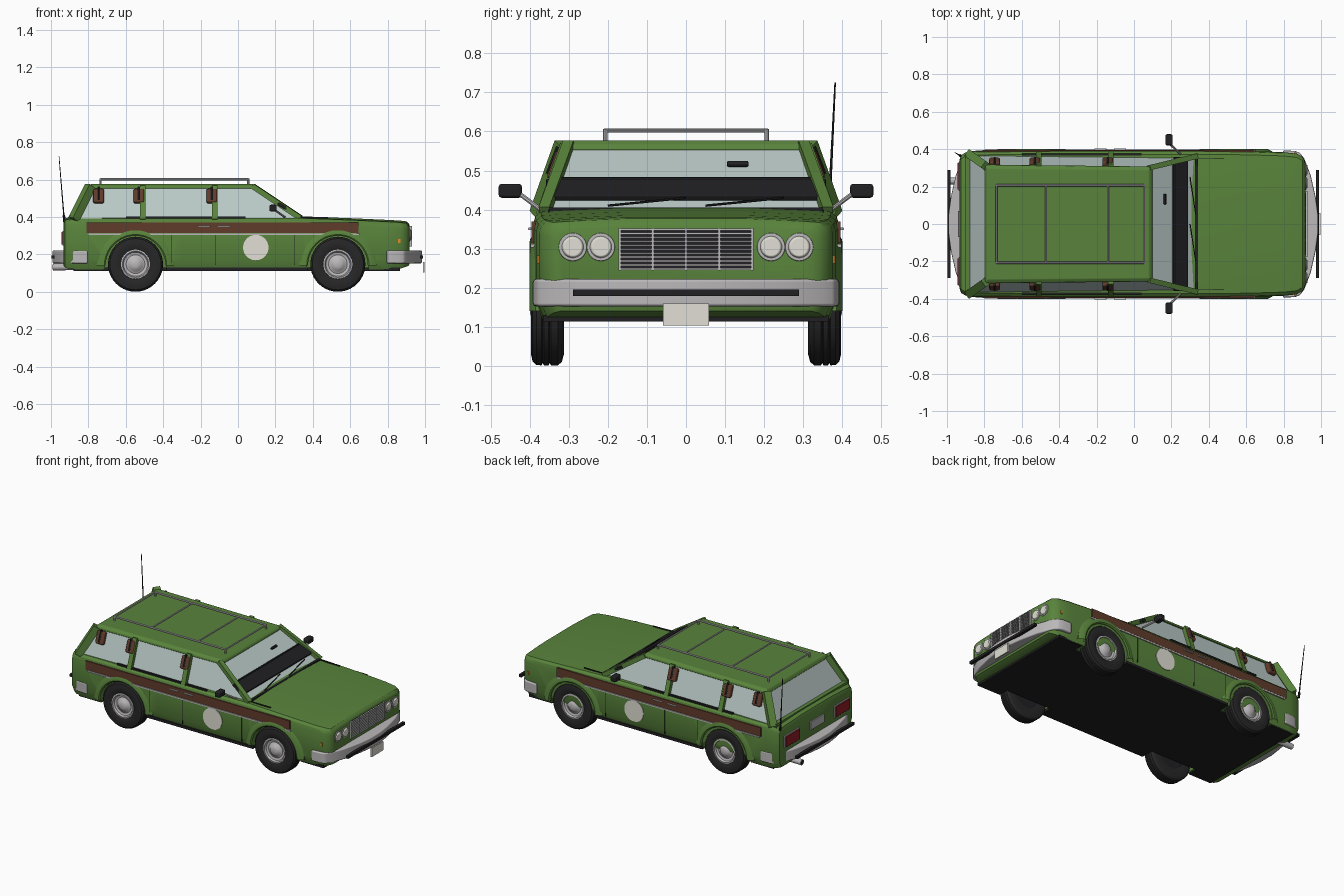
import bpy, bmesh
from math import radians, pi, tau
from mathutils import Vector, Matrix

if "Cube" in bpy.data.objects:
    bpy.data.objects.remove(bpy.data.objects["Cube"])

def colour(name, r, g, b):
    m = bpy.data.materials.new(name)
    m.diffuse_color = (r, g, b, 1)
    m.use_nodes = True
    m.node_tree.nodes["Principled BSDF"].inputs["Base Color"].default_value = m.diffuse_color
    return m

GREEN = colour("green_paint", .1, .23, .045)
WOOD = colour("wood_brown", .12, .045, .025)
GLASS = colour("pale_glass", .5, .6, .58)
DARK = colour("dark_trim", .015, .015, .017)
TYRE = colour("tyre_rubber", .02, .02, .02)
CHROME = colour("chrome", .5, .48, .49)
WHITE = colour("off_white", .75, .74, .66)
RED = colour("red_lens", .28, .012, .02)
ORANGE = colour("orange_lens", .8, .25, .02)

# ---------- helpers ----------
def add(name, bm, mat, bev=0):
    bmesh.ops.recalc_face_normals(bm, faces=bm.faces)
    me = bpy.data.meshes.new(name)
    bm.to_mesh(me)
    bm.free()
    me.shade_smooth()
    me.set_sharp_from_angle(angle=radians(32))
    me.materials.append(mat)
    ob = bpy.data.objects.new(name, me)
    bpy.context.collection.objects.link(ob)
    if bev:
        m = ob.modifiers.new("bevel", 'BEVEL')
        m.width, m.segments, m.harden_normals = bev, 2, True
    return ob

def box(name, lo, hi, mat, bev=0, rot=None):
    lo, hi = Vector(lo), Vector(hi)
    bm = bmesh.new()
    bmesh.ops.create_cube(bm, size=1)
    for v in bm.verts:
        v.co = Vector(a * b for a, b in zip(v.co, hi - lo))
    ob = add(name, bm, mat, bev)
    ob.location = (lo + hi) / 2
    if rot:
        ob.rotation_euler = rot
    return ob

def rod(name, a, b, r, mat, segs=8, r2=None, bev=0):
    a, b = Vector(a), Vector(b)
    bm = bmesh.new()
    bmesh.ops.create_cone(bm, cap_ends=True, segments=segs, radius1=r,
                          radius2=r if r2 is None else r2, depth=(b - a).length)
    if segs == 4:
        bm.transform(Matrix.Rotation(pi / 4, 4, 'Z'))
    q = (b - a).to_track_quat('Z', 'Y').to_matrix().to_4x4()
    bm.transform(Matrix.Translation((a + b) / 2) @ q)
    return add(name, bm, mat, bev)

def loft(name, rings, mat, bev=0):
    bm = bmesh.new()
    rows = [[bm.verts.new(p) for p in ring] for ring in rings]
    n = len(rows[0])
    for a, b in zip(rows, rows[1:]):
        for i in range(n):
            bm.faces.new((a[i], a[(i + 1) % n], b[(i + 1) % n], b[i]))
    bm.faces.new(rows[0])
    bm.faces.new(rows[-1])
    return add(name, bm, mat, bev)

def lathe(name, prof, x, z, s, mat, angle=tau, closed=False):
    """Turn (radius, y) points about a wheel axle."""
    bm = bmesh.new()
    vs = [bm.verts.new((r, y * s, 0)) for r, y in prof]
    es = [bm.edges.new(p) for p in zip(vs, vs[1:])]
    if closed:
        es.append(bm.edges.new((vs[-1], vs[0])))
    bmesh.ops.spin(bm, geom=vs + es, cent=(0, 0, 0), axis=(0, -1, 0),
                   angle=angle, steps=int(40 * angle / tau))
    bmesh.ops.remove_doubles(bm, verts=bm.verts, dist=1e-5)
    bm.transform(Matrix.Translation((x, 0, z)))
    return add(name, bm, mat)

# ---------- lower body: sections along x (x, half width, top, bottom) ----------
def section(x, w, t, b):
    half = [(w - .02, b), (w, .17), (w, t - .035), (w - .006, t - .015),
            (w - .02, t - .003), (w - .06, t), (w * .4, t + .007)]
    return [(x, y, z) for y, z in half] + [(x, -y, z) for y, z in reversed(half)]

body = loft("body", [section(*s) for s in (
    (-.932, .345, .37, .14), (-.925, .368, .385, .13), (-.9, .383, .394, .122),
    (-.84, .39, .396, .12), (-.3, .392, .397, .12), (.34, .392, .397, .12),
    (.6, .39, .387, .12), (.8, .384, .378, .12), (.87, .376, .374, .125),
    (.9, .36, .37, .135), (.912, .342, .36, .14), (.917, .325, .35, .15))], GREEN)

# wheel wells cut out of the body
WHEELS = [(x, s) for x in (-.548, .534) for s in (-1, 1)]
cutters = []
for x, s in WHEELS:
    c = rod("well_cutter", (x, s * .29, .15), (x, s * .5, .15), .165, GREEN, 40)
    c.hide_render = True
    m = body.modifiers.new("well", 'BOOLEAN')
    m.object, m.operation, m.solver = c, 'DIFFERENCE', 'EXACT'
    cutters.append(c)
dg = bpy.context.evaluated_depsgraph_get()
cut = bpy.data.meshes.new_from_object(body.evaluated_get(dg))
body.modifiers.clear()
body.data = cut
cut.set_sharp_from_angle(angle=radians(32))
for c in cutters:
    bpy.data.objects.remove(c)

# ---------- wheels and arches ----------
tyre = [(.078, .318), (.12, .313), (.138, .318), (.147, .328), (.147, .346), (.141, .349),
        (.147, .352), (.147, .364), (.141, .367), (.147, .37), (.146, .383),
        (.137, .393), (.118, .397), (.095, .396), (.078, .39)]
rim = [(.08, .384), (.078, .393), (.07, .395), (.064, .384), (.05, .38),
       (.038, .385), (.03, .394), (.015, .399), (0, .4)]
for x, s in WHEELS:
    lathe("tyre", tyre, x, .148, s, TYRE, closed=True)
    lathe("wheel_rim", rim, x, .148, s, CHROME)
    rod("wheel_inner", (x, s * .32, .148), (x, s * .33, .148), .085, DARK, 24)
    lathe("arch_flare", [(.16, .35), (.16, .396), (.167, .401), (.182, .4), (.208, .386), (.208, .37)],
          x, .14, s, GREEN, pi, True)

# ---------- underside ----------
for x0, x1, w in ((-.88, -.72, .365), (-.72, .7, .3), (-.385, .375, .383), (.7, .865, .365)):
    box("floor_pan", (x0, -w, .113), (x1, w, .13), DARK)

# ---------- greenhouse ----------
def rect(x0, x1, w0, w1, z):
    return [(x0, -w0, z), (x1, -w1, z), (x1, w1, z), (x0, w0, z)]

loft("window_glass", [rect(-.885, .335, .368, .355, .385), rect(-.79, .08, .305, .295, .565)], GLASS)
loft("roof", [rect(-.8, .1, .318, .308, .552), rect(-.795, .095, .316, .306, .566),
              rect(-.785, .08, .297, .29, .577)], GREEN, .004)
rod("rear_sill", (-.89, -.37, .395), (-.89, .37, .395), .018, GREEN, 4)
rod("windscreen_sill", (.335, -.35, .398), (.335, .35, .398), .011, DARK, 4)
for s in (-1, 1):
    rod("windscreen_pillar", (.335, s * .362, .395), (.08, s * .3, .565), .02, GREEN, 4)
    rod("rear_pillar", (-.88, s * .372, .385), (-.79, s * .308, .565), .031, GREEN, 4)
    for x in (-.125, -.51):
        rod("door_pillar", (x, s * .37, .385), (x, s * .308, .565), .021, GREEN, 4)
    box("window_belt", (-.6, s * .372 - .006, .392), (.04, s * .372 + .006, .402), DARK)
    # brown pouches hung on the pillars
    for x in (-.745, -.53, -.14):
        box("pouch", (x - .029, s * .33 - .016, .472), (x + .029, s * .33 + .016, .552),
            WOOD, .01, (s * .34, 0, 0))
        rod("pouch_strap", (x, s * .352, .49), (x, s * .325, .56), .008, DARK, 6)

# windscreen strip, inner mirror, wipers
rod("windscreen_strip_edge", (.212, -.34, .478), (.212, .34, .478), .006, DARK)
box("windscreen_strip", (.207, -.358, .443), (.293, .358, .459), DARK, .003, (0, radians(31), 0))
m = rod("view_mirror", (.165, .105, .517), (.165, .16, .517), .008, DARK, 12, bev=.004)
for y in (-.2, .05):
    rod("wiper", (.33, y, .41), (.3, y + .2, .43), .003, DARK, 6)

# ---------- roof rack ----------
X0, X1, W, Z = -.735, .055, .207, .602
for s in (-1, 1):
    rod("rack_rail", (X0, s * W, Z), (X1, s * W, Z), .006, CHROME)
    for x in (X0, X1):
        rod("rack_post", (x, s * W, .57), (x, s * W, Z + .004), .006, CHROME)
for x in (X0, -.47, -.14, X1):
    rod("rack_bar", (x, -W, Z), (x, W, Z), .005, CHROME)

# ---------- bumpers ----------
edge = [(.795, .393), (.86, .391), (.888, .38), (.91, .35), (.945, .26), (.972, .14), (.984, .05)]
for k, off in ((1, 0), (-1, .008)):
    plan = edge + [(x, -y) for x, y in reversed(edge)]
    rings = [[(k * (x + off), y, z) for x, y in plan] for z in (.152, .222)]
    loft("bumper", rings, CHROME, .008)
    xs = sorted((k * (.972 + off), k * (.99 + off)))
    box("bumper_rubber", (xs[0], -.29, .178), (xs[1], .29, .195), DARK)

# ---------- front face ----------
box("grille_back", (.9, -.17, .245), (.92, .17, .352), DARK)
for i in range(11):
    z = .248 + i * .0101
    box("grille_slat", (.915, -.17, z - .0022), (.927, .17, z + .0022), CHROME)
for y in (-.17, -.085, 0, .085, .17):
    box("grille_divider", (.915, y - .003, .244), (.929, y + .003, .353), CHROME)
for y in (-.29, -.218, .218, .29):
    rod("headlight_ring", (.885, y, .304), (.921, y, .304), .036, CHROME, 28, bev=.003)
    rod("headlight_lens", (.915, y, .304), (.928, y, .304), .031, WHITE, 28, .024, .003)
box("front_plate", (.988, -.059, .103), (.996, .059, .16), WHITE)

# ---------- rear face ----------
for s in (-1, 1):
    box("tail_light_frame", (-.938, s * .255 - .078, .248), (-.92, s * .255 + .078, .326), CHROME, .003)
    box("tail_light", (-.944, s * .255 - .071, .254), (-.93, s * .255 + .071, .32), RED, .003)
box("rear_plate", (-.94, -.07, .265), (-.925, .07, .318), CHROME, .002)
rod("exhaust_pipe", (-.99, .23, .133), (-.8, .23, .135), .018, CHROME, 16)
rod("exhaust_bore", (-.992, .23, .133), (-.98, .23, .133), .013, DARK, 16)
rod("antenna", (-.93, .366, .395), (-.957, .382, .725), .004, DARK, 6, .002)
rod("antenna_base", (-.928, .365, .375), (-.931, .367, .41), .007, DARK)

# ---------- side trim, both sides ----------
for s in (-1, 1):
    def side(name, x0, x1, z0, z1, mat, y=.391, t=.005, bev=0):
        box(name, (x0, s * y - t, z0), (x1, s * y + t, z1), mat, bev)
    side("wood_stripe", -.81, .645, .314, .37, WOOD)
    side("chrome_strip", -.8, .65, .303, .312, CHROME, t=.007)
    for x in (-.18, -.075):
        side("door_handle", x - .032, x + .032, .347, .354, CHROME, .398, .006, .002)
    for x in (-.355, -.122, .3):
        side("door_seam", x - .0015, x + .0015, .145, .303, DARK, .39, .003)
    side("side_marker", .855, .868, .262, .282, ORANGE, .377, .005)
    rod("door_roundel", (.095, s * .385, .237), (.095, s * .396, .237), .068, WHITE, 40)
    box("bonnet_seam", (.34, s * .352 - .002, .393), (.48, s * .352 + .002, .4), DARK)
    # wing mirrors
    box("wing_mirror", (.168, s * .45 - .03, .43), (.206, s * .45 + .03, .466), DARK, .008)
    rod("mirror_stem", (.25, s * .372, .4), (.19, s * .43, .443), .006, CHROME)
